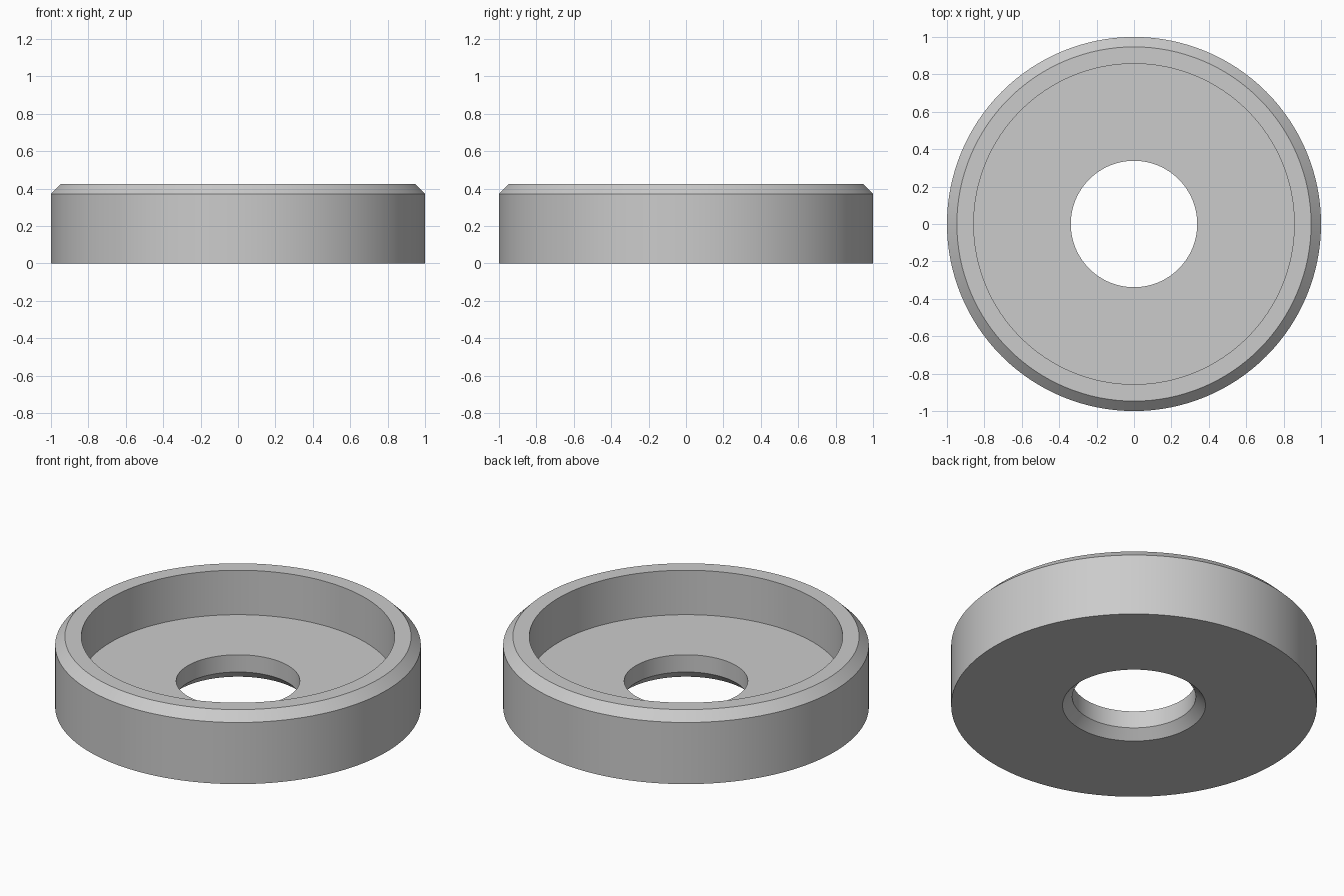
import bpy
import bmesh
import math
from mathutils import Vector

cube = bpy.data.objects.get("Cube")
if cube:
    bpy.data.objects.remove(cube, do_unlink=True)

SEGMENTS = 128
HEIGHT, FLOOR, CHAMFER = 0.425, 0.157, 0.053
OUTER, RECESS, HOLE = 1.0, 0.857, 0.338

# Plain grey material
grey = bpy.data.materials.new("light_grey")
grey.use_nodes = True
colour = (0.6, 0.6, 0.6, 1.0)
grey.diffuse_color = colour
grey.node_tree.nodes["Principled BSDF"].inputs["Base Color"].default_value = colour

# Cross-section (radius, height), counter-clockwise from the underside
profile = [
    (HOLE + CHAMFER, 0),
    (OUTER, 0),
    (OUTER, HEIGHT - CHAMFER),
    (OUTER - CHAMFER, HEIGHT),
    (RECESS, HEIGHT),
    (RECESS, FLOOR),
    (HOLE, FLOOR),
    (HOLE, CHAMFER),
]

# Lathe the section into a cupped washer with a countersunk underside
bm = bmesh.new()
verts = [bm.verts.new(Vector((r, 0, z))) for r, z in profile]
edges = [bm.edges.new((v, verts[(i + 1) % len(verts)])) for i, v in enumerate(verts)]
bmesh.ops.spin(bm, geom=verts + edges, cent=(0, 0, 0), axis=(0, 0, 1),
               angle=math.tau, steps=SEGMENTS, use_merge=True)
bmesh.ops.remove_doubles(bm, verts=bm.verts, dist=0.0001)
bmesh.ops.recalc_face_normals(bm, faces=bm.faces)
mesh = bpy.data.meshes.new("cup_washer")
bm.to_mesh(mesh)
bm.free()
mesh.materials.append(grey)

washer = bpy.data.objects.new("cup_washer", mesh)
bpy.context.collection.objects.link(washer)
bpy.ops.object.select_all(action="DESELECT")
washer.select_set(True)
bpy.context.view_layer.objects.active = washer
bpy.ops.object.shade_smooth_by_angle(angle=math.radians(30))
